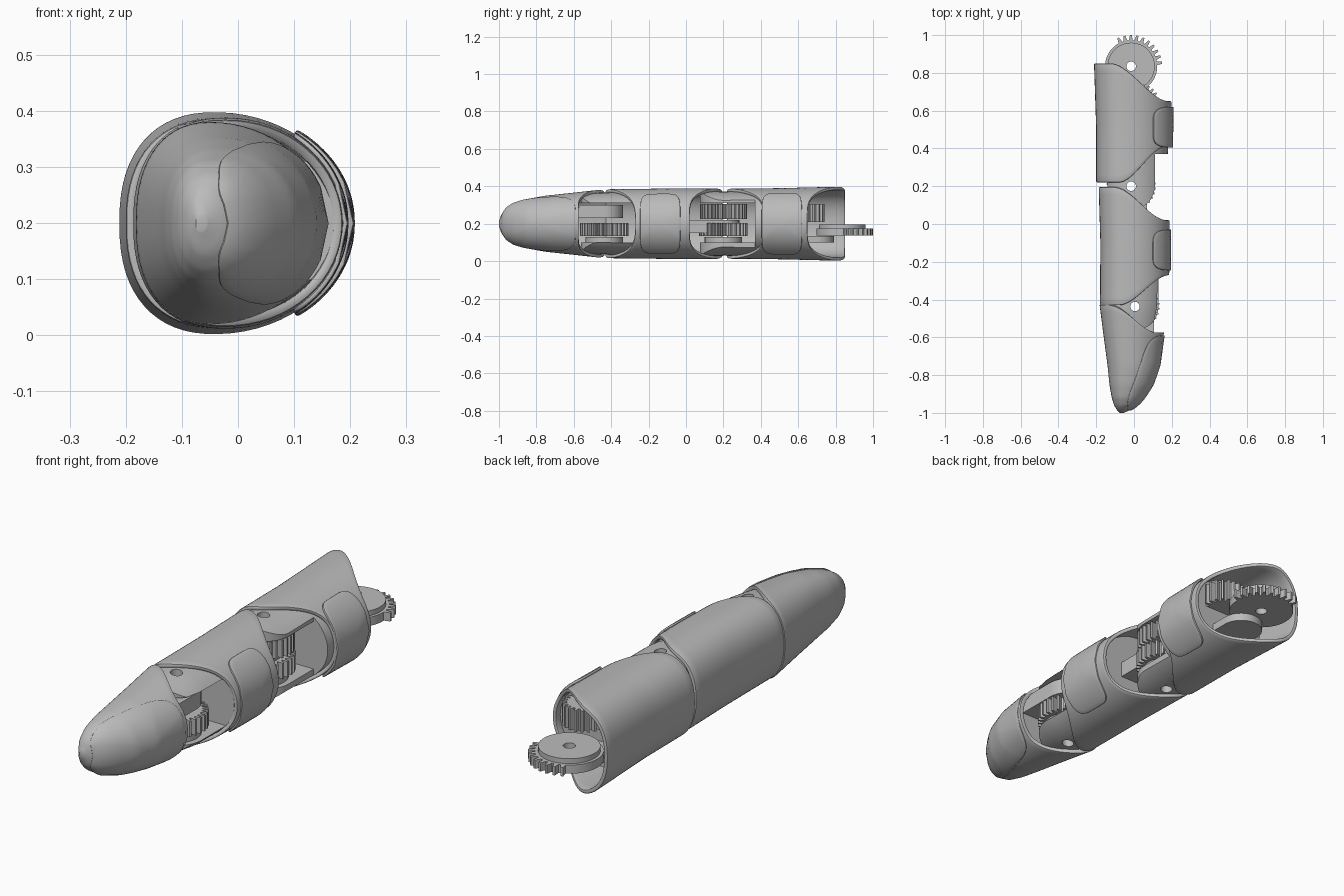
import bpy, bmesh, math
from math import sin, cos, pi

if "Cube" in bpy.data.objects:
    bpy.data.objects.remove(bpy.data.objects["Cube"], do_unlink=True)

grey = bpy.data.materials.new("plain grey")
grey.use_nodes = True
grey.diffuse_color = (0.5, 0.5, 0.5, 1)
grey.node_tree.nodes["Principled BSDF"].inputs["Base Color"].default_value = (0.5, 0.5, 0.5, 1)

SEG = 64
ZC = 0.2
# Cross-section stations: y, left x, right x, half height
BASE = [(0.2, -0.2, 0.192, 0.187), (0.5, -0.2, 0.197, 0.19), (0.86, -0.212, 0.2, 0.199)]
MIDDLE = [(-0.44, -0.18, 0.185, 0.184), (-0.1, -0.178, 0.188, 0.188), (0.2, -0.187, 0.188, 0.188)]
TIP = [(-1.0, -0.075, -0.055, 0.015), (-0.985, -0.09, -0.02, 0.055), (-0.96, -0.105, 0.02, 0.085),
       (-0.92, -0.118, 0.055, 0.11), (-0.85, -0.13, 0.1, 0.132), (-0.75, -0.14, 0.135, 0.15),
       (-0.6, -0.16, 0.156, 0.166), (-0.43, -0.182, 0.17, 0.185)]


def section(stations, y):
    y = min(max(y, stations[0][0]), stations[-1][0])
    for a, b in zip(stations, stations[1:]):
        if y <= b[0]:
            t = (y - a[0]) / (b[0] - a[0])
            return [p + (q - p) * t for p, q in zip(a[1:], b[1:])]


def skin(stations, y, ang, inset=0.0):
    """Point on the finger surface: rounder on the pad side, squarer on the back."""
    xl, xr, rz = section(stations, y)
    cx = xl + 0.43 * (xr - xl)
    c, s = cos(ang), sin(ang)
    power, rx = (1, xr - cx) if c > 0 else (0.84, cx - xl)
    x = cx + math.copysign(abs(c) ** power, c) * (rx - inset)
    return (x, y, ZC + math.copysign(abs(s) ** power, s) * (rz - inset))


def ease(x, xa, xb, ya, yb):
    t = min(max((x - xa) / (xb - xa), 0), 1)
    return ya + (yb - ya) * t * t * (3 - 2 * t)


def make(name, verts, faces):
    me = bpy.data.meshes.new(name)
    me.from_pydata(verts, [], faces)
    me.materials.append(grey)
    ob = bpy.data.objects.new(name, me)
    bpy.context.collection.objects.link(ob)
    return ob


def loft(name, stations, low, high, rings=16, spread=1, inset=0.0, cap_low=False, cap_high=False):
    """Tube whose two rims may follow the x position."""
    verts, faces = [], []
    mid = stations[len(stations) - 2][0]
    for i in range(rings + 1):
        t = (i / rings) ** spread
        for j in range(SEG):
            a = 2 * pi * j / SEG
            x = skin(stations, mid, a)[0]
            verts.append(skin(stations, low(x) + (high(x) - low(x)) * t, a, inset))
    for i in range(rings):
        for j in range(SEG):
            k = (j + 1) % SEG
            faces.append((i * SEG + j, (i + 1) * SEG + j, (i + 1) * SEG + k, i * SEG + k))
    if cap_low:
        faces.append(tuple(range(SEG)))
    if cap_high:
        faces.append(tuple(rings * SEG + j for j in reversed(range(SEG))))
    return make(name, verts, faces)


def prism(name, outline, z0, z1):
    n = len(outline)
    verts = [(x, y, z) for z in (z0, z1) for x, y in outline]
    faces = [tuple(reversed(range(n))), tuple(range(n, 2 * n))]
    faces += [(i, (i + 1) % n, n + (i + 1) % n, n + i) for i in range(n)]
    return make(name, verts, faces)


def arc(c, r, a0, a1, n):
    return [(c[0] + r * cos(a0 + (a1 - a0) * i / n), c[1] + r * sin(a0 + (a1 - a0) * i / n))
            for i in range(n + 1)]


def tongue(c, r, length):
    """Round-ended strip; the sign of length sets its direction along y."""
    if length > 0:
        return arc(c, r, pi, 2 * pi, 24) + [(c[0] + r, c[1] + length), (c[0] - r, c[1] + length)]
    return arc(c, r, 0, pi, 24) + [(c[0] - r, c[1] + length), (c[0] + r, c[1] + length)]


def gear(name, c, root, tip, z0, z1, teeth=30, first=0, last=30):
    pts, step = [], 2 * pi / teeth
    for k in range(teeth):
        top = tip if first <= k < last else root
        for f, r in ((0, root), (0.2, root), (0.4, top), (0.7, top), (0.9, root)):
            a = (k + f) * step
            pts.append((c[0] + r * cos(a), c[1] + r * sin(a)))
    return prism(name, pts, z0, z1)


def boolean(ob, cutter, op):
    m = ob.modifiers.new(op, 'BOOLEAN')
    m.operation, m.object, m.solver = op, cutter, 'EXACT'


def thicken(ob, amount, offset, bevel):
    m = ob.modifiers.new("thickness", 'SOLIDIFY')
    m.thickness, m.offset = amount, offset
    b = ob.modifiers.new("rounded_rim", 'BEVEL')
    b.width, b.segments, b.limit_method, b.angle_limit = bevel, 2, 'ANGLE', math.radians(50)


def pad(name, stations, y0, y1, half_angle, thick):
    """Rounded rectangle wrapped over the skin."""
    n, rings = 64, 10
    verts, faces = [skin(stations, (y0 + y1) / 2, 0)], []
    for i in range(1, rings + 1):
        for j in range(n):
            a = 2 * pi * j / n
            u, v = [math.copysign(abs(f) ** 0.4, f) * i / rings for f in (cos(a), sin(a))]
            y = (y0 + y1) / 2 + u * (y1 - y0) / 2
            verts.append(skin(stations, y, v * half_angle(y)))
    for j in range(n):
        k = (j + 1) % n
        faces.append((0, 1 + j, 1 + k))
        for i in range(rings - 1):
            a, b = 1 + i * n, 1 + (i + 1) * n
            faces.append((a + j, b + j, b + k, a + k))
    ob = make(name, verts, faces)
    thicken(ob, thick, 1, 0.004)
    return ob


parts = []

# Outer shells
shells = [
    loft("base_shell", BASE, lambda x: ease(x, -0.08, 0.18, 0.22, 0.41),
         lambda x: ease(x, -0.12, 0.19, 0.85, 0.65)),
    loft("middle_shell", MIDDLE, lambda x: ease(x, -0.08, 0.2, -0.43, -0.27),
         lambda x: ease(x, -0.1, 0.18, 0.195, 0.02)),
    loft("fingertip_shell", TIP, lambda x: -1.0,
         lambda x: ease(x, -0.12, 0.12, -0.43, -0.575), rings=32, spread=1.8, cap_low=True)]
for s in shells:
    thicken(s, 0.018, -1, 0.006)
parts += shells

# Grip pads on the inner side of each segment
parts.append(pad("base_pad", BASE, 0.405, 0.62, lambda y: 0.97, 0.011))
parts.append(pad("middle_pad", MIDDLE, -0.245, -0.03, lambda y: 0.97, 0.009))
parts.append(pad("fingertip_pad", TIP, -0.985, -0.59, lambda y: 1.0 + max(0, -0.6 - y) * 1.5, 0.005))

# Helpers: inner envelope and axle holes
envelope = loft("envelope_helper", TIP[2:-1] + MIDDLE + BASE, lambda x: -0.94, lambda x: 0.85,
                rings=40, inset=0.016, cap_low=True, cap_high=True)
JOINTS = [(-0.015, 0.835), (-0.015, 0.2), (0.005, -0.437)]
holes = [prism("axle_helper", arc(c, 0.025, 0, 2 * pi * 23 / 24, 23), -0.2, 0.6) for c in JOINTS]
for h in holes + [envelope]:
    h.hide_render = True

# Solid cores inside the shells
for name, y0, y1 in (("base_core", 0.37, 0.62), ("middle_core", -0.27, 0.0), ("fingertip_core", -0.92, -0.62)):
    core = prism(name, [(-0.3, y0), (0.3, y0), (0.3, y1), (-0.3, y1)], 0, 0.4)
    boolean(core, envelope, 'INTERSECT')
    parts.append(core)

# Knuckle cheeks, arms and gears at the two inner joints
for label, c, hole in (("middle", JOINTS[1], holes[1]), ("fingertip", JOINTS[2], holes[2])):
    for side, z0, z1 in (("upper", 0.31, 0.4), ("lower", 0.0, 0.1)):
        cheek = prism(f"{label}_{side}_cheek", tongue(c, 0.125, 0.25), z0, z1)
        boolean(cheek, envelope, 'INTERSECT')
        boolean(cheek, hole, 'DIFFERENCE')
        parts.append(cheek)
    spacer = prism(f"{label}_spacer", arc(c, 0.1, 0, 2 * pi * 31 / 32, 31), 0.1, 0.13)
    joint = [spacer, gear(f"{label}_lower_gear", c, 0.105, 0.13, 0.135, 0.205)]
    if label == "middle":
        joint.append(gear("middle_upper_gear", c, 0.1, 0.125, 0.225, 0.305))
        joint.append(prism("middle_arm", tongue(c, 0.085, -0.23), 0.15, 0.22))
    else:
        joint.append(prism("fingertip_arm", tongue(c, 0.1, -0.2), 0.23, 0.3))
    for ob in joint:
        boolean(ob, hole, 'DIFFERENCE')
    parts += joint

# Exposed drive gear at the base, toothed on one side only
drive = gear("drive_gear", JOINTS[0], 0.138, 0.165, 0.137, 0.175, 30, -1, 10)
hub = prism("drive_hub", arc(JOINTS[0], 0.125, 0, 2 * pi * 47 / 48, 47), 0.175, 0.197)
for ob in (drive, hub):
    boolean(ob, holes[0], 'DIFFERENCE')
idler = gear("base_idler_gear", (0.04, 0.65), 0.07, 0.09, 0.21, 0.305, 20, 0, 20)
bracket = prism("base_bracket", tongue((-0.015, 0.7), 0.09, -0.15), 0.1, 0.135)
parts += [drive, hub, idler, bracket]

# Bake modifiers and shade
bpy.ops.object.select_all(action='DESELECT')
for ob in parts:
    ob.select_set(True)
bpy.context.view_layer.objects.active = parts[0]
bpy.ops.object.convert(target='MESH')
bpy.ops.object.shade_smooth_by_angle(angle=math.radians(35))
for h in holes + [envelope]:
    bpy.data.objects.remove(h, do_unlink=True)
